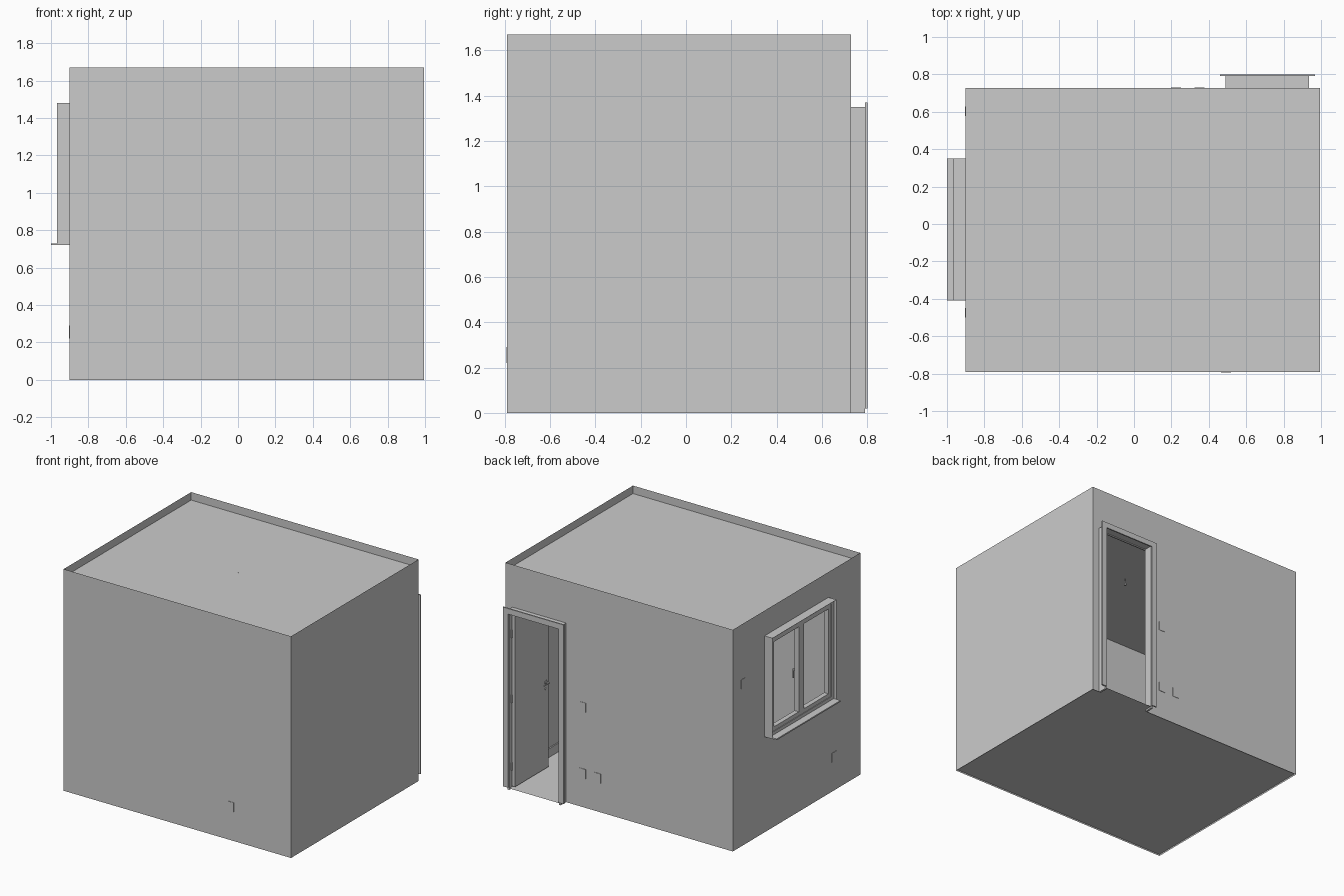
import bpy, bmesh, math
from mathutils import Vector

if "Cube" in bpy.data.objects:
    bpy.data.objects.remove(bpy.data.objects["Cube"])

X0, X1, Y0, Y1 = -0.90, 0.995, -0.79, 0.728     # room shell
H, CEIL, FLOOR = 1.67, 1.61, 0.012


def finish(name, bm):
    me = bpy.data.meshes.new(name)
    bm.to_mesh(me)
    bm.free()
    ob = bpy.data.objects.new(name, me)
    bpy.context.collection.objects.link(ob)
    return ob


def quads(name, faces):
    bm = bmesh.new()
    for f in faces:
        bm.faces.new([bm.verts.new(p) for p in f])
    bmesh.ops.remove_doubles(bm, verts=bm.verts, dist=1e-5)
    return finish(name, bm)


def boxes(name, spans):
    """spans: (x0, x1, y0, y1, z0, z1) boxes merged in one object"""
    bm = bmesh.new()
    for a, b, c, d, e, f in spans:
        vs = bmesh.ops.create_cube(bm, size=1)["verts"]
        for v in vs:
            v.co = Vector((b if v.co.x > 0 else a, d if v.co.y > 0 else c, f if v.co.z > 0 else e))
    return finish(name, bm)


def rod(name, p, q, r, n=12):
    p, q = Vector(p), Vector(q)
    bpy.ops.mesh.primitive_cylinder_add(vertices=n, radius=r, depth=(q - p).length, location=(p + q) / 2)
    ob = bpy.context.object
    ob.name = name
    ob.rotation_euler = (q - p).to_track_quat('Z', 'Y').to_euler()
    bpy.ops.object.shade_smooth_by_angle(angle=math.radians(40))
    return ob


def holed_wall(name, place, u0, u1, hole):
    """single-sided wall with a rectangular opening, place(u, z) -> point"""
    a, b, c, d = hole
    rects = [(u0, a, 0, H), (b, u1, 0, H), (a, b, d, H)]
    if c > 0:
        rects.append((a, b, 0, c))
    quads(name, [[place(p, r), place(q, r), place(q, s), place(p, s)] for p, q, r, s in rects])


def frame_yz(x0, x1, y0, y1, z0, z1, w):
    return [(x0, x1, y0, y0 + w, z0, z1), (x0, x1, y1 - w, y1, z0, z1),
            (x0, x1, y0 + w, y1 - w, z0, z0 + w), (x0, x1, y0 + w, y1 - w, z1 - w, z1)]


def portal(x0, x1, y0, y1, z0, z1, w):
    return [(x0, x0 + w, y0, y1, z0, z1), (x1 - w, x1, y0, y1, z0, z1),
            (x0 + w, x1 - w, y0, y1, z1 - w, z1)]


# Shell: thin walls, sunk ceiling, floor with threshold
DX0, DX1, DTOP, DOUT = 0.49, 0.935, 1.35, 0.79
WY0, WY1, WZ0, WZ1, WOUT = -0.41, 0.35, 0.72, 1.48, -0.967
holed_wall("back_wall", lambda u, z: (u, Y1, z), X0, X1, (DX0, DX1, 0, DTOP))
holed_wall("left_wall", lambda u, z: (X0, u, z), Y0, Y1, (WY0, WY1, WZ0, WZ1))
quads("front_wall", [[(X0, Y0, 0), (X1, Y0, 0), (X1, Y0, H), (X0, Y0, H)]])
quads("right_wall", [[(X1, Y0, 0), (X1, Y1, 0), (X1, Y1, H), (X1, Y0, H)]])
quads("ceiling", [[(X0, Y0, CEIL), (X1, Y0, CEIL), (X1, Y1, CEIL), (X0, Y1, CEIL)]])
quads("floor", [[(X0, Y0, FLOOR), (X1, Y0, FLOOR), (X1, Y1, FLOOR), (X0, Y1, FLOOR)],
                [(DX0, Y1, FLOOR), (DX1, Y1, FLOOR), (DX1, DOUT, FLOOR), (DX0, DOUT, FLOOR)]])

# Baseboards inside
T, BZ = 0.01, FLOOR + 0.065
boxes("baseboards", [(X0, X1, Y0, Y0 + T, FLOOR, BZ), (X0, X0 + T, Y0 + T, Y1, FLOOR, BZ),
                     (X1 - T, X1, Y0 + T, Y1, FLOOR, BZ), (X0 + T, 0.46, Y1 - T, Y1, FLOOR, BZ)])

# Door lining and casings
boxes("door_lining", portal(DX0, DX1, Y1, DOUT, 0, DTOP, 0.015))
boxes("door_casing_outer", portal(0.46, 0.967, DOUT, 0.80, 0.02, 1.37, 0.042))
boxes("door_casing_inner", portal(0.46, 0.967, Y1 - 0.01, Y1, 0.02, 1.37, 0.042))

# Open door leaf with hinges and lever handles
boxes("door_leaf", [(0.892, 0.918, 0.365, 0.76, 0.02, 1.33)])
for z in (0.17, 0.68, 1.17):
    rod("door_hinge", (0.916, 0.766, z - 0.03), (0.916, 0.766, z + 0.03), 0.006)
for side, x in ((-1, 0.892), (1, 0.918)):
    for z, r in ((0.67, 0.014), (0.62, 0.010)):
        rod("handle_rose", (x, 0.395, z), (x + side * 0.005, 0.395, z), r, 16)
    rod("handle_neck", (x, 0.395, 0.67), (x + side * 0.028, 0.395, 0.67), 0.005)
    rod("handle_lever", (x + side * 0.026, 0.39, 0.67), (x + side * 0.026, 0.455, 0.67), 0.005)

# Window reveal pushed out through the wall, plus the sill
ring = [(WY0, WZ0), (WY1, WZ0), (WY1, WZ1), (WY0, WZ1)]
quads("window_reveal", [[(X0, *p), (X0, *q), (WOUT, *q), (WOUT, *p)]
                        for p, q in zip(ring, ring[1:] + ring[:1])])
boxes("window_sill", [(-1.0, -0.93, WY0, WY1, WZ0, WZ0 + 0.01)])

# Window frame, two sashes, handle
FX0, FX1, F = -0.945, -0.912, 0.025
mid = (WY0 + WY1) / 2
boxes("window_frame", frame_yz(FX0, FX1, WY0, WY1, WZ0 + 0.01, WZ1, F))
for name, a, b in (("right_sash", WY0 + F, mid), ("left_sash", mid, WY1 - F)):
    boxes(name, frame_yz(FX0 + 0.005, FX1 + 0.008, a, b, WZ0 + 0.01 + F, WZ1 - F, 0.03))
boxes("window_handle", [(-0.904, -0.898, mid + 0.006, mid + 0.022, 1.06, 1.11),
                        (-0.898, -0.885, mid + 0.010, mid + 0.018, 1.08, 1.09),
                        (-0.887, -0.880, mid + 0.009, mid + 0.019, 1.02, 1.09)])


# Sockets and switches: plate through the wall with a detail on the room side
def plate(name, pos, inward, switch=False):
    c, n = Vector(pos), Vector(inward)
    side = Vector((abs(n.y), abs(n.x), 0))

    def block(w, h, d0, d1):
        p = c - side * w + n * d0
        q = c + side * w + n * d1
        return (min(p.x, q.x), max(p.x, q.x), min(p.y, q.y), max(p.y, q.y), c.z - h, c.z + h)
    spans = [block(0.026, 0.035, -0.003, 0.007)]
    if switch:
        spans.append(block(0.016, 0.024, 0.007, 0.010))
    boxes(name, spans)
    if not switch:
        rod(name + "_outlet", c + n * 0.006, c + n * 0.009, 0.018, 20)


plate("light_switch", (0.35, Y1, 0.755), (0, -1, 0), True)
plate("back_socket", (0.35, Y1, 0.255), (0, -1, 0))
plate("back_socket_second", (0.225, Y1, 0.255), (0, -1, 0))
plate("wall_control", (X0, 0.603, 1.22), (1, 0, 0), True)
plate("left_socket", (X0, -0.475, 0.255), (1, 0, 0))
plate("front_socket", (0.492, Y0, 0.255), (0, 1, 0))

# Ceiling lamp outlet with bare wires
rod("lamp_wire", (0.04, -0.05, CEIL + 0.002), (0.04, -0.05, CEIL - 0.04), 0.003, 8)
rod("lamp_terminal", (0.04, -0.05, CEIL - 0.04), (0.04, -0.05, CEIL - 0.055), 0.008, 8)
